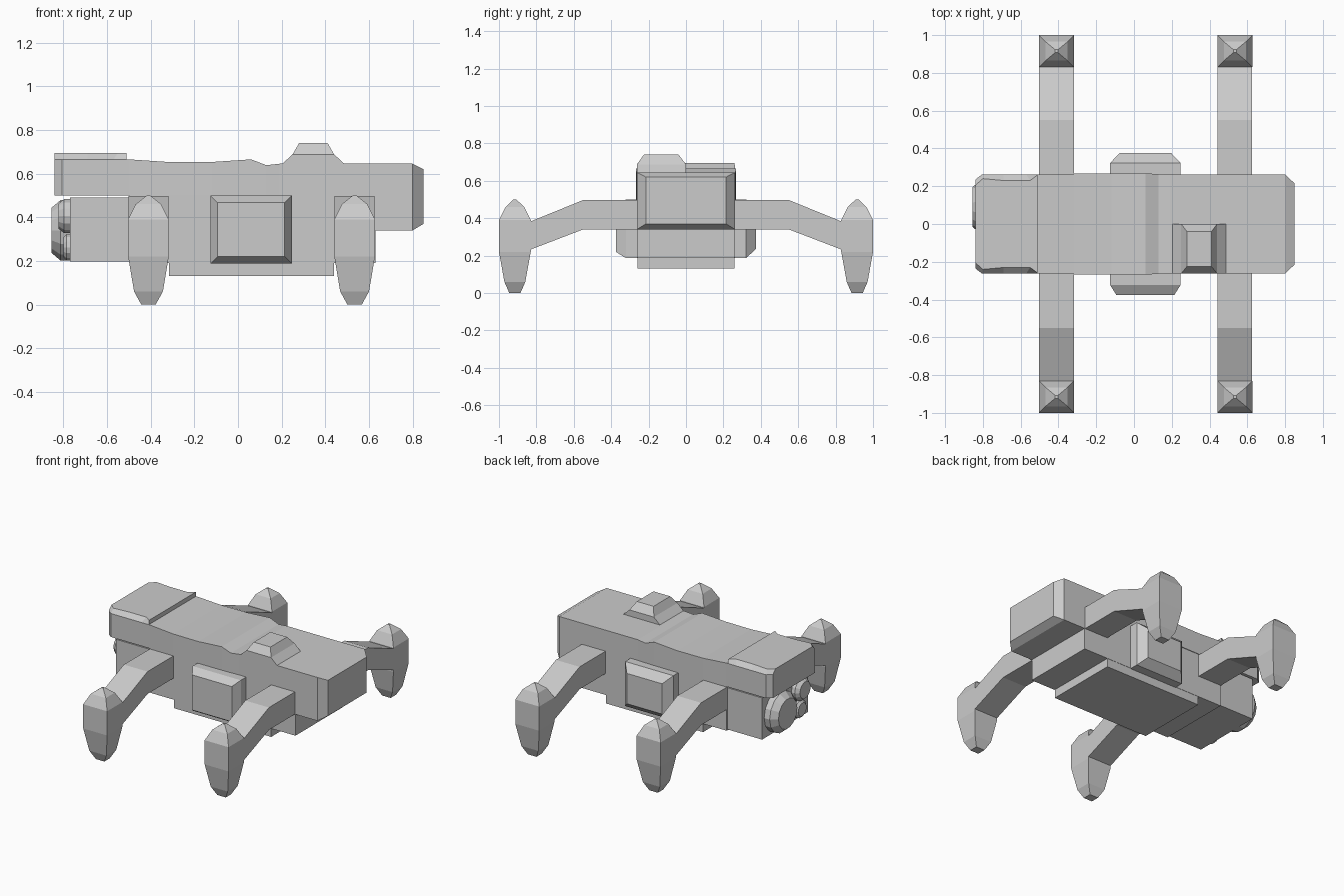
import bpy
import bmesh
from math import pi, cos, sin

if "Cube" in bpy.data.objects:
    bpy.data.objects.remove(bpy.data.objects["Cube"])


def loft(name, rings, mirror_y=False):
    """Skin a list of equal-length point rings and cap both ends."""
    bm = bmesh.new()
    vs = [[bm.verts.new(p) for p in ring] for ring in rings]
    n = len(rings[0])
    for a, b in zip(vs, vs[1:]):
        for i in range(n):
            j = (i + 1) % n
            bm.faces.new((a[i], a[j], b[j], b[i]))
    bm.faces.new(vs[0][::-1])
    bm.faces.new(vs[-1])
    bmesh.ops.recalc_face_normals(bm, faces=bm.faces)
    me = bpy.data.meshes.new(name)
    bm.to_mesh(me)
    bm.free()
    ob = bpy.data.objects.new(name, me)
    bpy.context.collection.objects.link(ob)
    if mirror_y:
        mod = ob.modifiers.new("mirror", 'MIRROR')
        mod.use_axis = (False, True, False)
        mod.use_bisect_axis = (False, False, False)
        mod.use_mirror_merge = False
    return ob


def along_x(name, sections):
    """Box sections (x, half width, z low, z high) along the body."""
    return loft(name, [[(x, -w, a), (x, w, a), (x, w, b), (x, -w, b)]
                       for x, w, a, b in sections])


def stack(name, layers, **kw):
    """Rectangular layers (x0, x1, y0, y1, z) going up."""
    return loft(name, [[(a, c, z), (b, c, z), (b, d, z), (a, d, z)]
                       for a, b, c, d, z in layers], **kw)


# upper hull with a softly dipping top line and chamfered nose
along_x("upper_hull", [
    (-0.84, 0.235, 0.5, 0.665), (-0.805, 0.262, 0.5, 0.665),
    (-0.50, 0.262, 0.5, 0.665), (-0.32, 0.266, 0.5, 0.653),
    (-0.12, 0.268, 0.5, 0.653), (0.06, 0.267, 0.5, 0.665),
    (0.13, 0.265, 0.5, 0.638), (0.19, 0.262, 0.5, 0.645),
    (0.63, 0.262, 0.5, 0.645)])

# tail block with bevelled end
along_x("tail_block", [(0.63, 0.262, 0.34, 0.645), (0.80, 0.262, 0.34, 0.645),
                       (0.85, 0.215, 0.37, 0.62)])

# lower body, nose block and belly plate
along_x("lower_body", [(-0.50, 0.262, 0.19, 0.5), (0.63, 0.262, 0.19, 0.5)])
along_x("nose_block", [(-0.77, 0.255, 0.197, 0.49), (-0.50, 0.255, 0.197, 0.49)])
along_x("belly_plate", [(-0.315, 0.26, 0.13, 0.19), (0.44, 0.26, 0.13, 0.19)])

# raised nose plate, sides slope in towards the top
bottom = [(-0.84, 0.235), (-0.805, 0.262), (-0.69, 0.262), (-0.57, 0.262), (-0.51, 0.262)]
top = [(-0.84, 0.205), (-0.80, 0.24), (-0.69, 0.23), (-0.55, 0.23), (-0.51, 0.26)]
loft("nose_plate", [[(x, y, z) for x, y in pts] + [(x, -y, z) for x, y in pts[::-1]]
                    for pts, z in ((bottom, 0.665), (top, 0.695))])

# offset hatch on the back
stack("top_hatch", [(0.20, 0.49, -0.262, 0, 0.642), (0.25, 0.44, -0.262, 0, 0.688),
                    (0.28, 0.41, -0.225, -0.04, 0.74)])

# side boxes with bevelled outer faces
for name, s, inset in (("front_side_box", -1, 0.033), ("back_side_box", 1, 0.05)):
    rings = []
    for y, i in ((0.255, 0), (0.322, 0), (0.375, inset)):
        a, b, lo, hi = -0.127 + i, 0.247 - i, 0.187 + i, 0.5 - i
        rings.append([(a, s * y, lo), (b, s * y, lo), (b, s * y, hi), (a, s * y, hi)])
    loft(name, rings)

# legs: bent arm plus a pointed foot, mirrored front to back
arm = [(0.25, 0.34), (0.55, 0.34), (0.85, 0.225), (0.85, 0.375), (0.55, 0.497), (0.25, 0.497)]
foot = [(0.033, 0.03, 0), (0.066, 0.056, 0.06), (0.093, 0.085, 0.22),
        (0.093, 0.085, 0.39), (0.058, 0.05, 0.46), (0.008, 0.008, 0.5)]
for label, cx in (("nose", -0.41), ("tail", 0.534)):
    loft(label + "_arms", [[(cx + d, y, z) for y, z in arm] for d in (-0.092, 0.092)],
         mirror_y=True)
    stack(label + "_feet", [(cx - hx, cx + hx, 0.915 - hy, 0.915 + hy, z)
                            for hx, hy, z in foot], mirror_y=True)

# round sensors on the nose
for name, y, z, r, depth in (("large_lens", 0.09, 0.34, 0.142, 0.085),
                             ("small_lens", -0.15, 0.405, 0.08, 0.052),
                             ("lower_lens", -0.15, 0.262, 0.062, 0.03)):
    n = 14
    loft(name, [[(x, y + k * r * cos(2 * pi * i / n), z + k * r * sin(2 * pi * i / n))
                 for i in range(n)]
                for x, k in ((-0.76, 1), (-0.77 - depth * 0.5, 1), (-0.77 - depth, 0.74))])
